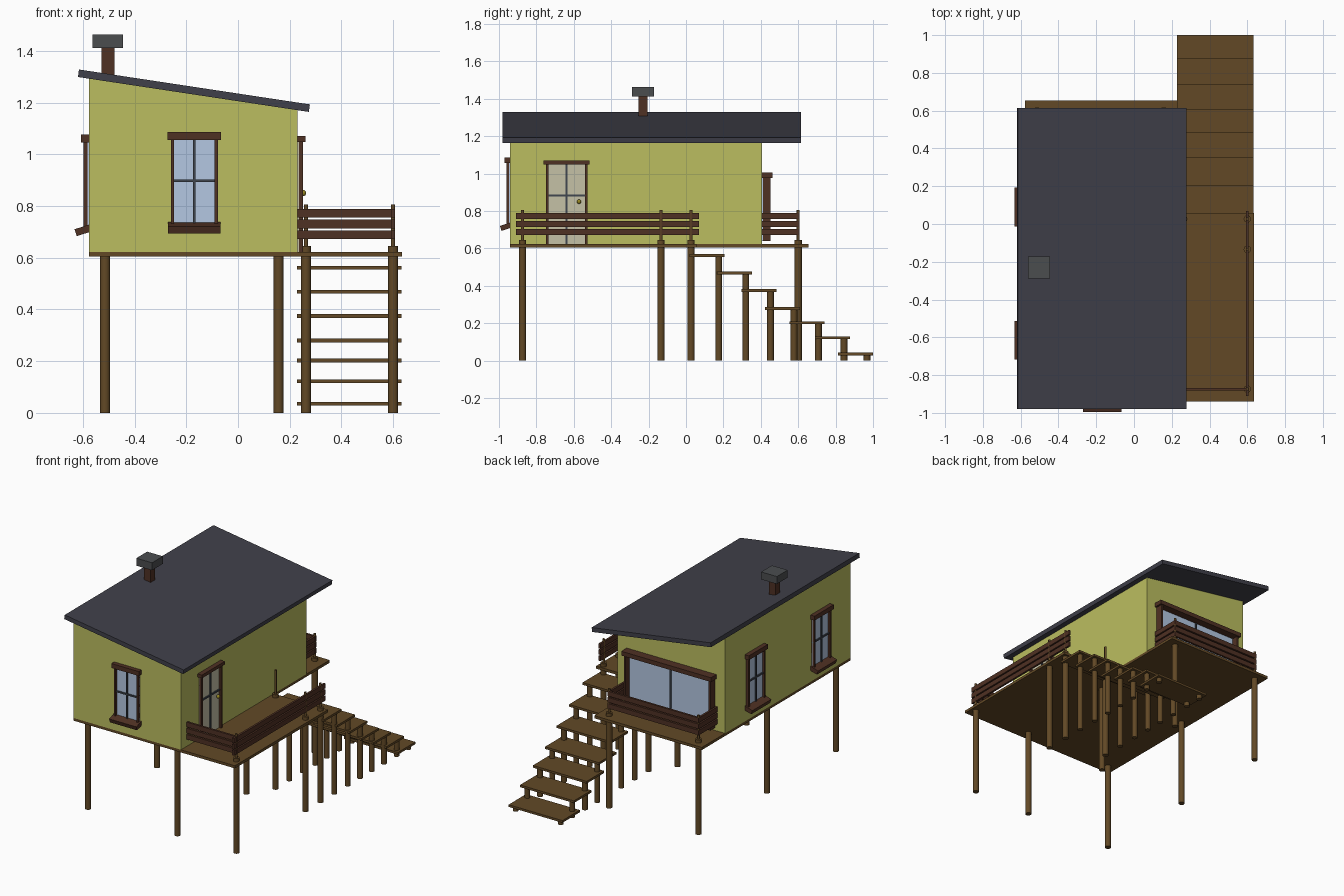
import bpy, bmesh, math
from mathutils import Matrix, Vector

if "Cube" in bpy.data.objects:
    bpy.data.objects.remove(bpy.data.objects["Cube"])


def material(name, r, g, b):
    m = bpy.data.materials.new(name)
    m.diffuse_color = (*[(c / 255) ** 2.2 for c in (r, g, b)], 1)
    m.use_nodes = True
    m.node_tree.nodes["Principled BSDF"].inputs["Base Color"].default_value = m.diffuse_color
    return m


WALL = material("wall_paint", 186, 188, 96)
ROOF = material("roof_slate", 66, 66, 75)
WOOD = material("deck_wood", 98, 74, 42)
TRIM = material("dark_wood", 80, 52, 40)
GLASS = material("window_glass", 178, 198, 225)
DOOR = material("door_panel", 196, 192, 165)
BAR = material("glazing_bar", 66, 72, 80)
BRASS = material("brass", 150, 135, 40)
METAL = material("chimney_metal", 76, 78, 80)


def finish(name, bm, mat, M=Matrix()):
    bmesh.ops.recalc_face_normals(bm, faces=bm.faces[:])
    me = bpy.data.meshes.new(name)
    bm.to_mesh(me)
    bm.free()
    me.materials.append(mat)
    ob = bpy.data.objects.new(name, me)
    ob.matrix_world = M
    bpy.context.collection.objects.link(ob)
    return ob


def box(name, lo, hi, mat, M=Matrix()):
    lo, hi = Vector(lo), Vector(hi)
    bm = bmesh.new()
    bmesh.ops.create_cube(bm, size=1)
    bmesh.ops.scale(bm, vec=hi - lo, verts=bm.verts)
    bmesh.ops.translate(bm, vec=(lo + hi) / 2, verts=bm.verts)
    return finish(name, bm, mat, M)


def prism(name, pts, offset, mat):
    bm = bmesh.new()
    f = bm.faces.new([bm.verts.new(p) for p in pts])
    r = bmesh.ops.extrude_face_region(bm, geom=[f])
    bmesh.ops.translate(bm, vec=offset, verts=[v for v in r["geom"] if isinstance(v, bmesh.types.BMVert)])
    return finish(name, bm, mat)


def post(name, x, y, z0, z1, r, mat=WOOD):
    bpy.ops.mesh.primitive_cylinder_add(vertices=16, radius=r, depth=z1 - z0, location=(x, y, (z0 + z1) / 2))
    ob = bpy.context.object
    ob.name = name
    ob.data.materials.append(mat)
    bpy.ops.object.shade_smooth_by_angle(angle=math.radians(40))


# House body and sloped roof
X0, X1, Y0, Y1, FLOOR = -0.577, 0.23, -0.94, 0.405, 0.623
prism("house_walls", [(X0, Y0, FLOOR), (X1, Y0, FLOOR), (X1, Y0, 1.172), (X0, Y0, 1.295)],
      (0, Y1 - Y0, 0), WALL)
prism("roof", [(-0.619, -0.98, 1.299), (0.274, -0.98, 1.164), (0.278, -0.98, 1.193), (-0.615, -0.98, 1.328)],
      (0, 1.595, 0), ROOF)

# Chimney
box("chimney_stack", (-0.528, -0.255, 1.27), (-0.478, -0.205, 1.42), TRIM)
box("chimney_cap", (-0.562, -0.288, 1.412), (-0.444, -0.172, 1.463), METAL)

# Deck with a notch for the stairs
prism("deck", [(x, y, 0.605) for x, y in
               [(X0, Y0), (0.635, Y0), (0.635, 0.057), (X1, 0.057), (X1, 0.655), (X0, 0.655)]],
      (0, 0, 0.018), WOOD)

# Deck support posts
for x, y in [(-0.514, -0.874), (0.157, -0.874), (-0.514, -0.134), (0.157, -0.134)]:
    post("support_post", x, y, 0, 0.61, 0.0195)
# Support posts that carry a railing post
for x, y in [(0.6, -0.874), (0.6, -0.134), (0.6, 0.027), (0.263, 0.027), (-0.514, 0.6), (0.157, 0.6)]:
    post("railing_support_post", x, y, 0, 0.645, 0.0195)
    post("railing_post", x, y, 0.64, 0.806, 0.008)

# Railing boards: three per run
T = 0.007
runs = [("right", (0.6 - T, -0.91), (0.6 + T, 0.07)),
        ("front", (X1, -0.874 - T), (0.608, -0.874 + T)),
        ("back", (-0.522, 0.6 - T), (0.165, 0.6 + T)),
        ("back_left", (-0.514 - T, Y1), (-0.514 + T, 0.608)),
        ("back_right", (0.157 - T, Y1), (0.157 + T, 0.608))]
for side, a, b in runs:
    for z in (0.672, 0.714, 0.756):
        box(side + "_railing_board", (*a, z), (*b, z + 0.033), TRIM)

# Stairs: treads, each on a pair of posts
treads = [(0.02, 0.569), (0.165, 0.476), (0.297, 0.382), (0.422, 0.287),
          (0.553, 0.21), (0.69, 0.13), (0.813, 0.043)]
for y, z in treads:
    box("stair_tread", (0.228, y, z - 0.015), (0.632, y + 0.187, z), WOOD)
    for x in (0.263, 0.6):
        post("stair_post", x, y + 0.155, 0, z - 0.014, 0.018)


def wall_frame(x, y, degrees):
    return Matrix.Translation((x, y, 0)) @ Matrix.Rotation(math.radians(degrees), 4, 'Z')


def opening(name, M, half, z0, z1, head, depth, pane, cross=None):
    """Framed opening; local -y points out of the wall."""
    box(name + "_pane", (-half, -0.006, z0), (half, 0.002, z1), pane, M)
    for s in (-1, 1):
        a, b = sorted((s * half, s * (half - 0.013)))
        box(name + "_jamb", (a, -depth, z0), (b, 0, z1), TRIM, M)
    box(name + "_head", (-half - 0.012, -depth - 0.01, z1 - 0.004), (half + 0.012, 0, z1 + head), TRIM, M)
    box(name + "_upright_bar", (-0.005, -0.014, z0), (0.005, 0, z1), BAR, M)
    if cross:
        box(name + "_cross_bar", (-half, -0.014, cross - 0.005), (half, 0, cross + 0.005), BAR, M)


# Small windows with sloped sills
for name, x, y, deg, dz in [("front_window", -0.169, Y0, 0, 0),
                            ("left_window_back", X0, 0.09, -90, -0.01),
                            ("left_window_front", X0, -0.615, -90, -0.01)]:
    M = wall_frame(x, y, deg)
    opening(name, M, 0.091, 0.715 + dz, 1.06 + dz, 0.026, 0.02, GLASS, 0.897 + dz)
    S = M @ Matrix.Translation((0, 0, 0.738 + dz)) @ Matrix.Rotation(math.radians(18), 4, 'X')
    box(name + "_sill", (-0.102, -0.058, -0.028), (0.102, 0.01, 0), TRIM, S)

# Wide back window
M = wall_frame(-0.175, Y1, 180)
opening("back_window", M, 0.325, 0.64, 0.98, 0.025, 0.048, GLASS)
box("back_window_sill", (-0.325, -0.048, 0.64), (0.325, 0, 0.66), TRIM, M)

# Glazed door and knob
M = wall_frame(X1, -0.638, 90)
opening("door", M, 0.111, FLOOR, 1.052, 0.018, 0.022, DOOR, 0.882)
bpy.ops.mesh.primitive_uv_sphere_add(segments=16, ring_count=8, radius=0.012, location=(0.252, -0.572, 0.85))
knob = bpy.context.object
knob.name = "door_knob"
knob.data.materials.append(BRASS)
bpy.ops.object.shade_smooth_by_angle(angle=math.radians(40))
